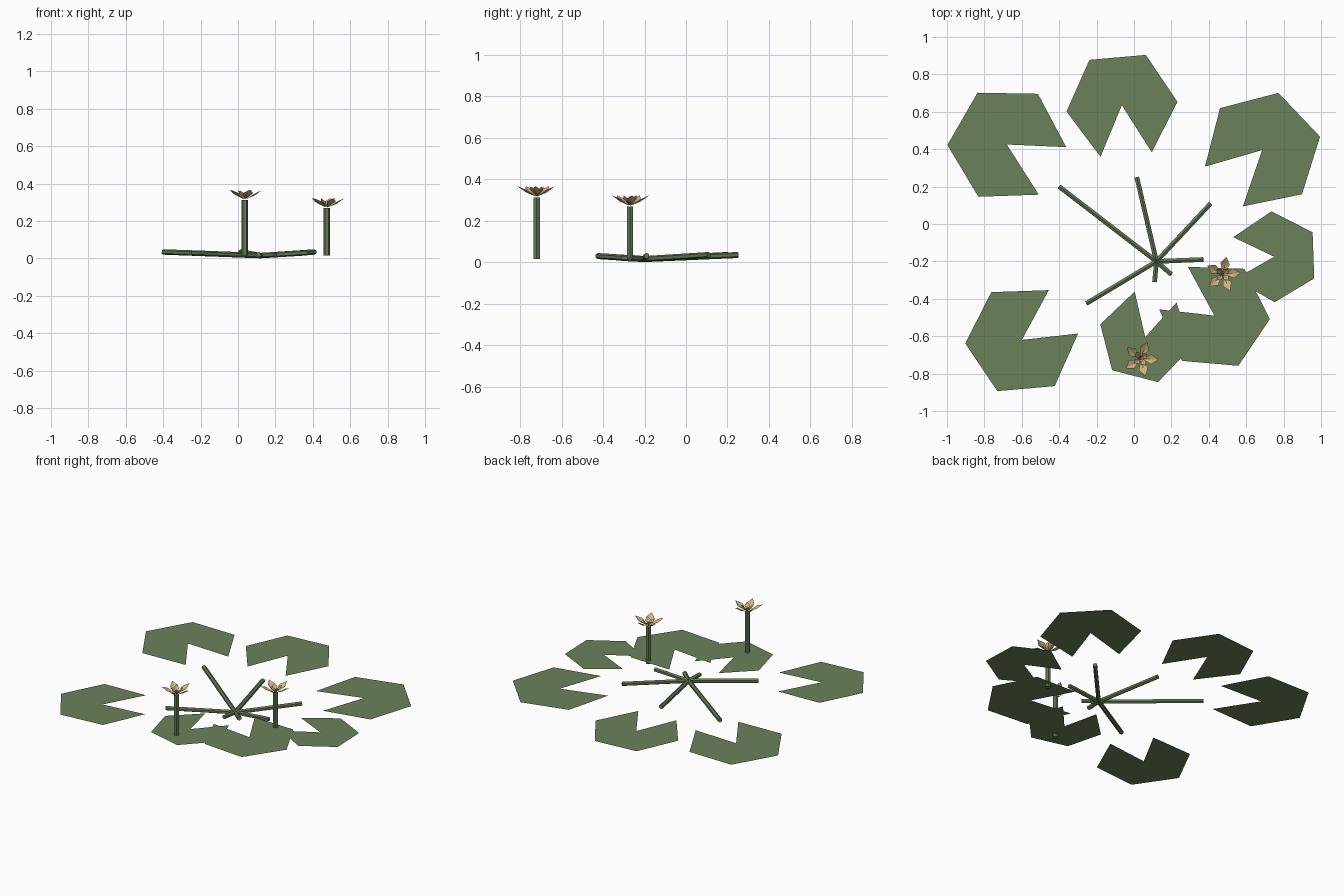
import bpy, math
from math import cos, sin, radians
from mathutils import Vector

cube = bpy.data.objects.get("Cube")
if cube:
    bpy.data.objects.remove(cube, do_unlink=True)


def material(name, rgb):
    m = bpy.data.materials.new(name)
    m.use_nodes = True
    m.diffuse_color = (*rgb, 1)
    bsdf = m.node_tree.nodes["Principled BSDF"]
    bsdf.inputs["Base Color"].default_value = (*rgb, 1)
    bsdf.inputs["Roughness"].default_value = 0.8
    return m


PAD = material("pad green", (0.15, 0.22, 0.105))
STEM = material("stem green", (0.13, 0.19, 0.095))
PETAL = material("petal tan", (0.65, 0.46, 0.22))


def mesh_object(name, verts, faces, mat):
    me = bpy.data.meshes.new(name)
    me.from_pydata(verts, [], faces)
    me.materials.append(mat)
    ob = bpy.data.objects.new(name, me)
    bpy.context.collection.objects.link(ob)
    return ob


def stalk(name, a, b, radius):
    """Six-sided rod from a to b."""
    a, b = Vector(a), Vector(b)
    d = b - a
    bpy.ops.mesh.primitive_cylinder_add(vertices=6, radius=radius, depth=d.length,
                                        location=(a + b) / 2)
    ob = bpy.context.object
    ob.name = name
    if d.xy.length > 1e-4:
        ob.rotation_euler = d.to_track_quat('Z', 'Y').to_euler()
    else:
        ob.rotation_euler.z = radians(30)
    ob.data.materials.append(STEM)


def pad(index, x, y, r, notch, z):
    """Flat hexagonal leaf with one wedge missing, facing the notch angle."""
    verts = [(x, y, z)]
    for i in range(6):
        a = radians(notch + 27.5 + 61 * i)
        verts.append((x + r * cos(a), y + r * sin(a), z))
    mesh_object(f"lily_pad_{index}", verts, [(0, i, i + 1) for i in range(1, 6)], PAD)


def petal_ring(name, centre, count, start, length, width, rise):
    """Ring of creased, pointed petals."""
    # along, across, up: base, right, tip, left, midrib
    shape = [(0.04, 0, 0), (0.6, -0.5, 0.62), (1, 0, 1), (0.6, 0.5, 0.62), (0.55, 0, 0.4)]
    verts, faces = [], []
    for k in range(count):
        a = radians(start + 360 * k / count)
        n = len(verts)
        for u, v, w in shape:
            u, v = u * length, v * width
            verts.append((centre[0] + u * cos(a) - v * sin(a),
                          centre[1] + u * sin(a) + v * cos(a),
                          centre[2] + w * rise))
        faces += [(n + i, n + (i + 1) % 4, n + 4) for i in range(4)]
    mesh_object(name, verts, faces, PETAL)


# Floating leaves: centre x, y, radius, notch direction, height
pads = [(-0.68, 0.425, 0.318, -30, 0.036), (-0.065, 0.635, 0.298, -85, 0.036),
        (0.685, 0.395, 0.318, 223.6, 0.036), (0.75, -0.175, 0.243, 182, 0.035),
        (0.43, -0.49, 0.297, 146, 0.036), (0.06, -0.605, 0.25, 75.5, 0.037),
        (-0.6, -0.62, 0.303, 34, 0.036)]
for i, p in enumerate(pads):
    pad(i + 1, *p)

# Leaf stalks spreading from the root
hub = (0.12, -0.2, 0.0145)
tips = [(-0.4, 0.2, 0.034), (0.015, 0.25, 0.034), (0.41, 0.11, 0.034), (0.37, -0.19, 0.03),
        (0.2, -0.27, 0.02), (0.11, -0.31, 0.02), (-0.255, -0.425, 0.029)]
for i, t in enumerate(tips):
    stalk(f"leaf_stalk_{i + 1}", hub, t, 0.0145)

# Upright flowers
for i, (x, y, top, turn) in enumerate([(0.036, -0.72, 0.312, -3), (0.475, -0.27, 0.268, 6)]):
    stalk(f"flower_stem_{i + 1}", (x, y, 0.015), (x, y, top), 0.0175)
    petal_ring(f"outer_petals_{i + 1}", (x, y, top + 0.004), 5, turn, 0.096, 0.052, 0.05)
    petal_ring(f"inner_petals_{i + 1}", (x, y, top + 0.006), 4, turn + 40, 0.042, 0.036, 0.046)
